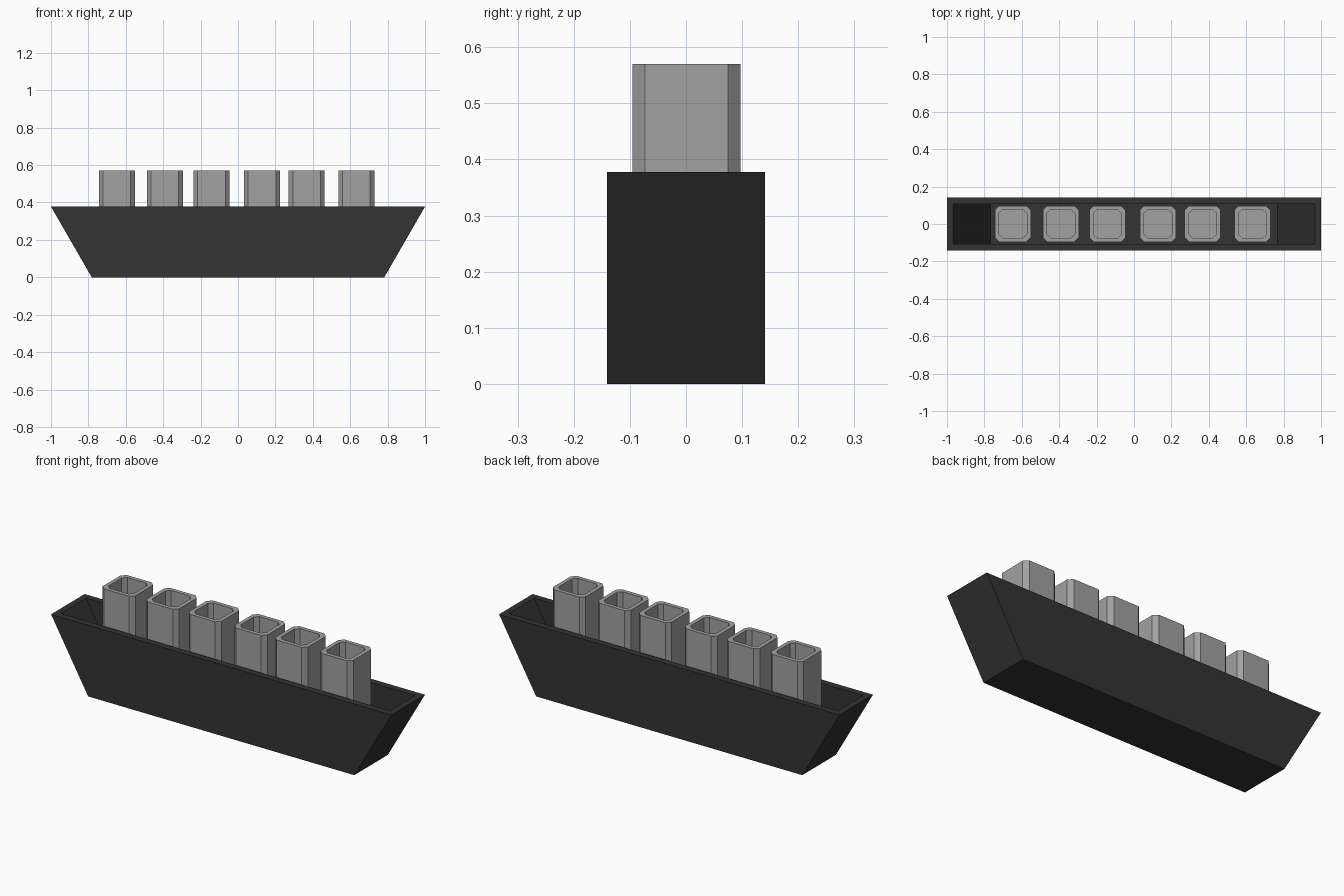
import bpy, bmesh

if "Cube" in bpy.data.objects:
    bpy.data.objects.remove(bpy.data.objects["Cube"])


def material(name, v):
    m = bpy.data.materials.new(name)
    m.diffuse_color = (v, v, v, 1)
    m.use_nodes = True
    m.node_tree.nodes["Principled BSDF"].inputs["Base Color"].default_value = m.diffuse_color
    return m


def vessel(name, loops, mat):
    """Hollow solid: rings run outer bottom, outer top, inner top, inner floor."""
    bm = bmesh.new()
    rings = [[bm.verts.new(p) for p in loop] for loop in loops]
    n = len(rings[0])
    for a, b in zip(rings, rings[1:]):
        for i in range(n):
            j = (i + 1) % n
            bm.faces.new((a[i], a[j], b[j], b[i]))
    bm.faces.new(rings[0][::-1])
    bm.faces.new(rings[-1])
    bmesh.ops.recalc_face_normals(bm, faces=bm.faces)
    me = bpy.data.meshes.new(name)
    bm.to_mesh(me)
    bm.free()
    me.materials.append(mat)
    ob = bpy.data.objects.new(name, me)
    bpy.context.collection.objects.link(ob)
    return ob


def rect(x, y, z):
    return [(-x, -y, z), (x, -y, z), (x, y, z), (-x, y, z)]


def octagon(r, c, z):
    k = r - c
    return [(x, y, z) for x, y in ((-k, -r), (k, -r), (r, -k), (r, k),
                                   (k, r), (-k, r), (-r, k), (-r, -k))]


dark = material("dark charcoal", 0.033)
grey = material("mid grey", 0.36)

# Trough with sloping ends
FLOOR = 0.035
vessel("trough", [rect(0.782, 0.141, 0), rect(1.0, 0.141, 0.378),
                  rect(0.967, 0.106, 0.378), rect(0.768, 0.106, FLOOR)], dark)

# Row of open square pots with cut corners
for i, x in enumerate((-0.648, -0.391, -0.142, 0.128, 0.367, 0.633)):
    pot = vessel(f"pot_{i + 1}", [octagon(0.096, 0.022, 0), octagon(0.096, 0.022, 0.57 - FLOOR),
                                  octagon(0.075, 0.02, 0.57 - FLOOR), octagon(0.075, 0.02, 0.02)], grey)
    pot.location = (x, 0.001, FLOOR)
